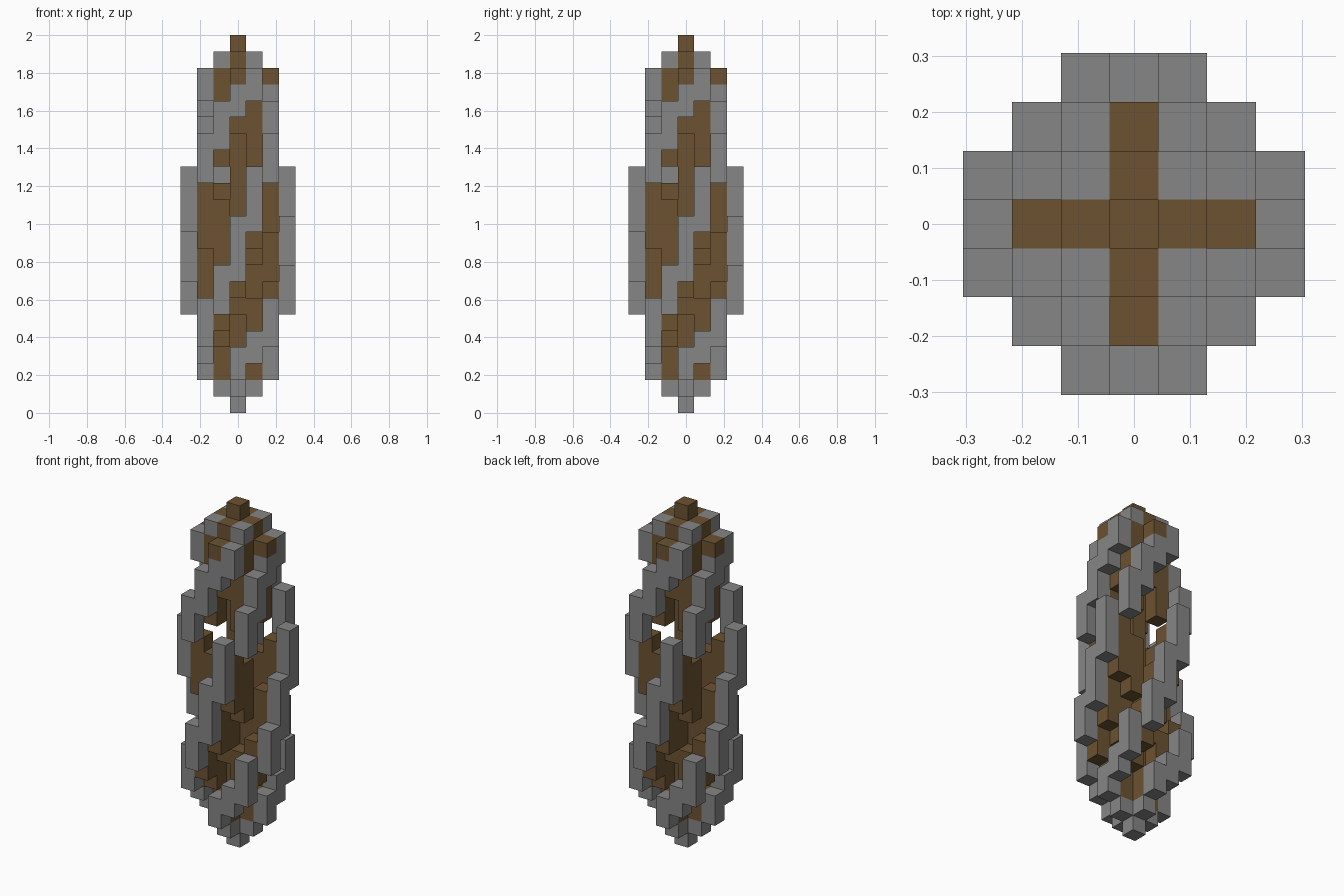
import bpy
import bmesh
from mathutils import Vector

cube = bpy.data.objects.get("Cube")
if cube:
    bpy.data.objects.remove(cube, do_unlink=True)

SIZE = 2 / 23  # edge of one block


def material(name, rgb):
    mat = bpy.data.materials.new(name)
    mat.use_nodes = True
    mat.diffuse_color = (*rgb, 1)
    mat.node_tree.nodes["Principled BSDF"].inputs["Base Color"].default_value = (*rgb, 1)
    return mat


blocks = {}


def column(part, x, y, low, high):
    """Stack blocks from low to high, repeated on all four arms."""
    for turn in range(4):
        for z in range(low, high):
            blocks[(x, y, z)] = part
        x, y = -y, x


# Brown central shaft and the webs that join it to the spiral edges
column("core", 0, 0, 1, 23)
column("core", 0, -1, 2, 4)
column("core", -1, -1, 4, 7)
column("core", -1, -2, 5, 8)
column("core", 0, -1, 6, 10)
column("core", 0, -2, 7, 11)
column("core", 1, -1, 9, 13)
column("core", 1, -2, 10, 14)
column("core", -1, -1, 15, 18)
column("core", 0, -1, 17, 22)
column("core", 1, -1, 18, 21)
column("core", 0, -2, 20, 21)

# Grey lower tip and the start of each spiral
column("spiral_edges", 0, 0, 0, 1)
column("spiral_edges", 0, -1, 1, 2)
column("spiral_edges", 0, -2, 2, 4)
column("spiral_edges", 1, -2, 3, 5)
column("spiral_edges", -2, -2, 4, 7)

# Grey wide middle of each spiral
column("spiral_edges", -1, -3, 6, 9)
column("spiral_edges", 0, -3, 8, 12)
column("spiral_edges", 1, -3, 11, 15)
column("spiral_edges", 2, -2, 14, 17)

# Grey narrowing upper end of each spiral
column("spiral_edges", -1, -2, 16, 19)
column("spiral_edges", 0, -2, 18, 20)
column("spiral_edges", 1, -2, 19, 21)
column("spiral_edges", 1, -1, 21, 22)


def build(part, mat):
    """Make one mesh from the exposed block faces of a part."""
    bm = bmesh.new()
    for cell, owner in blocks.items():
        if owner != part:
            continue
        centre = Vector(cell) + Vector((0, 0, 0.5))
        for axis in range(3):
            for sign in (-1, 1):
                n = Vector((0, 0, 0))
                n[axis] = sign
                if tuple(int(c + d) for c, d in zip(cell, n)) in blocks:
                    continue
                u = Vector((0, 0, 0))
                u[(axis + 1) % 3] = 1
                v = n.cross(u)
                corners = (-u - v, u - v, u + v, v - u)
                bm.faces.new([bm.verts.new((centre + (n + c) / 2) * SIZE) for c in corners])
    bmesh.ops.remove_doubles(bm, verts=bm.verts, dist=SIZE / 100)
    mesh = bpy.data.meshes.new(part)
    bm.to_mesh(mesh)
    bm.free()
    mesh.materials.append(mat)
    bpy.context.scene.collection.objects.link(bpy.data.objects.new(part, mesh))


build("core", material("brown", (0.15, 0.085, 0.032)))
build("spiral_edges", material("grey", (0.24, 0.24, 0.24)))
